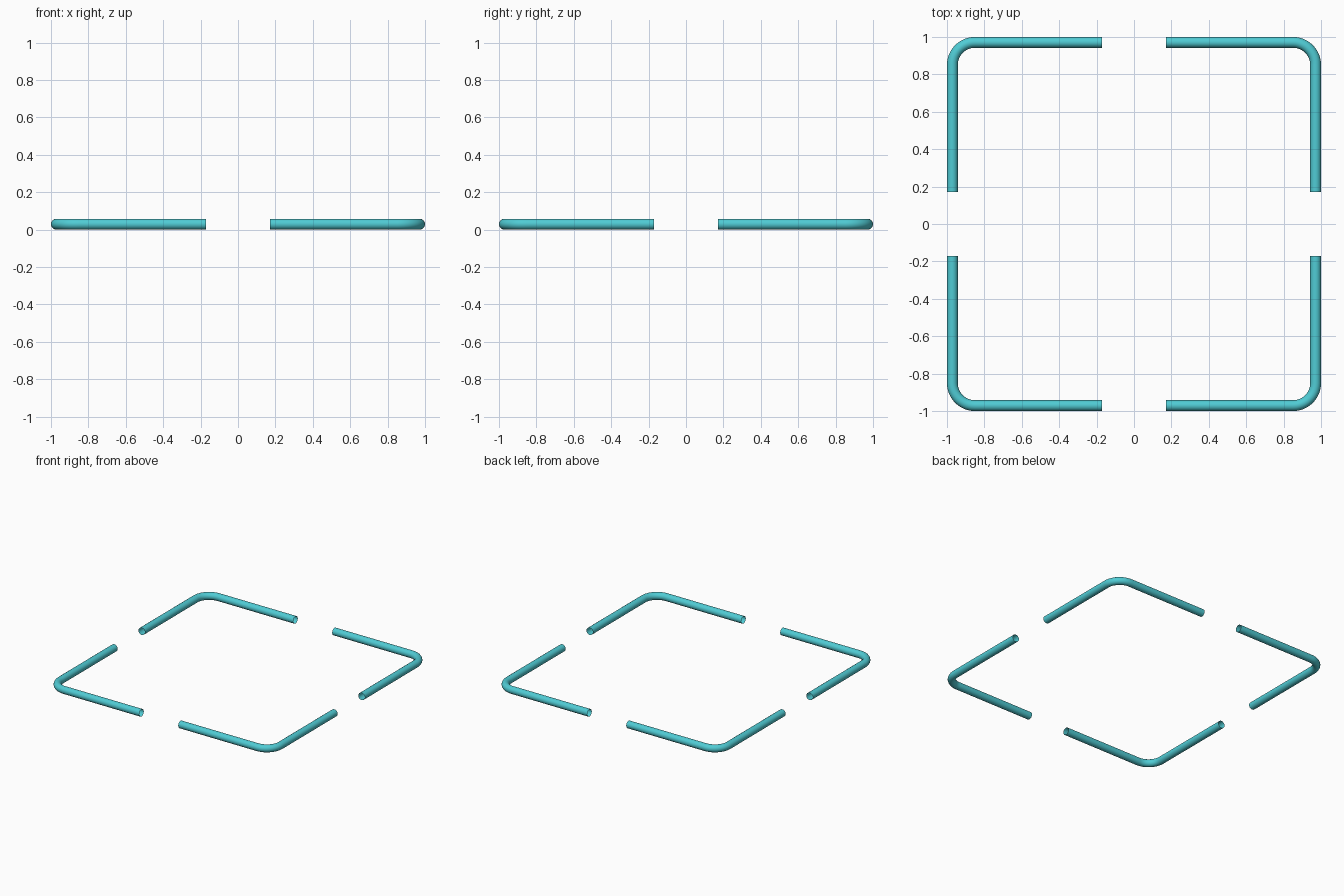
import bpy
from math import sin, cos, pi

if "Cube" in bpy.data.objects:
    bpy.data.objects.remove(bpy.data.objects["Cube"])

R = 0.029          # tube radius
C = 1.0 - R        # centreline distance from the middle
BEND = 0.12        # centreline bend radius
GAP = 0.172        # half of the opening between neighbouring corners
STEPS = 12

mat = bpy.data.materials.new("teal")
mat.diffuse_color = (0.08, 0.60, 0.66, 1)
mat.use_nodes = True
mat.node_tree.nodes["Principled BSDF"].inputs["Base Color"].default_value = mat.diffuse_color

# Centreline of one corner: straight, quarter bend, straight
k = C - BEND
path = [(C, GAP)]
path += [(k + BEND * cos(i / STEPS * pi / 2), k + BEND * sin(i / STEPS * pi / 2))
         for i in range(STEPS + 1)]
path += [(GAP, C)]


def corner_tube(name, turn):
    curve = bpy.data.curves.new(name, 'CURVE')
    curve.dimensions = '3D'
    curve.bevel_depth = R
    curve.bevel_resolution = 6
    curve.use_fill_caps = False
    spline = curve.splines.new('POLY')
    spline.points.add(len(path) - 1)
    for p, (x, y) in zip(spline.points, path):
        p.co = (x * cos(turn) - y * sin(turn), x * sin(turn) + y * cos(turn), R, 1)
    obj = bpy.data.objects.new(name, curve)
    bpy.context.collection.objects.link(obj)
    bpy.ops.object.select_all(action='DESELECT')
    obj.select_set(True)
    bpy.context.view_layer.objects.active = obj
    bpy.ops.object.convert(target='MESH')
    obj = bpy.context.object
    bpy.ops.object.shade_smooth_by_angle()
    obj.data.materials.clear()
    obj.data.materials.append(mat)


# Four bent corner brackets
for i, side in enumerate(("back_right", "back_left", "front_left", "front_right")):
    corner_tube(side + "_corner_tube", i * pi / 2)
